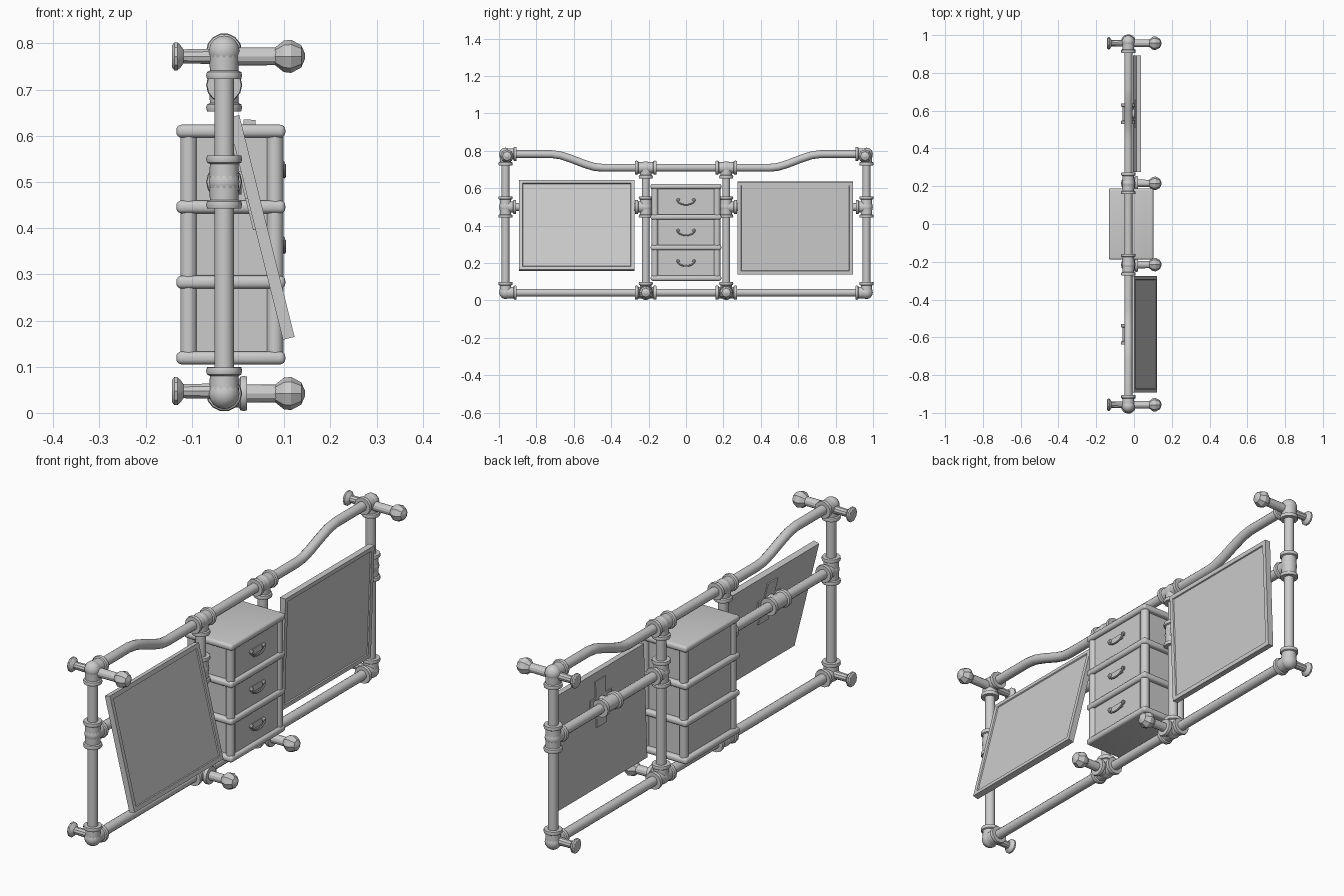
import bpy, bmesh
from math import sin, cos, pi, radians
from mathutils import Vector, Matrix

if "Cube" in bpy.data.objects:
    bpy.data.objects.remove(bpy.data.objects["Cube"])

FX = -0.03             # x of the pipe frame plane
TOP, MID, LOW = 0.783, 0.50, 0.042
RAIL = 0.71            # height of the lowered top rail
OUT, INN = 0.965, 0.215


def finish(name, bm, angle=35):
    bmesh.ops.recalc_face_normals(bm, faces=bm.faces)
    me = bpy.data.meshes.new(name)
    bm.to_mesh(me)
    bm.free()
    ob = bpy.data.objects.new(name, me)
    bpy.context.collection.objects.link(ob)
    bpy.ops.object.select_all(action='DESELECT')
    ob.select_set(True)
    bpy.context.view_layer.objects.active = ob
    if angle:
        bpy.ops.object.shade_smooth_by_angle(angle=radians(angle))
    return ob


def lathe(bm, prof, loc, axis, segs=14):
    """Spin (radius, distance) pairs round an axis starting at loc."""
    m = Matrix.Translation(loc) @ Vector(axis).to_track_quat('Z', 'Y').to_matrix().to_4x4()
    rings = [[bm.verts.new(m @ Vector((r * cos(2 * pi * i / segs), r * sin(2 * pi * i / segs), d)))
              for i in range(segs)] for r, d in prof]
    for a, b in zip(rings, rings[1:]):
        for i in range(segs):
            j = (i + 1) % segs
            bm.faces.new((a[i], a[j], b[j], b[i]))
    bm.faces.new(rings[0])
    bm.faces.new(rings[-1])


def sweep(name, pts, r, segs=12):
    """Round tube along a list of points lying in one y-z plane."""
    pts = [Vector(p) for p in pts]
    bm = bmesh.new()
    rings = []
    for k, p in enumerate(pts):
        t = (pts[min(k + 1, len(pts) - 1)] - pts[max(k - 1, 0)]).normalized()
        side = Vector((1, 0, 0))
        up = t.cross(side)
        rings.append([bm.verts.new(p + r * (side * cos(2 * pi * i / segs) + up * sin(2 * pi * i / segs)))
                      for i in range(segs)])
    for a, b in zip(rings, rings[1:]):
        for i in range(segs):
            j = (i + 1) % segs
            bm.faces.new((a[i], a[j], b[j], b[i]))
    bm.faces.new(rings[0])
    bm.faces.new(rings[-1])
    return finish(name, bm)


def add_box(bm, c, s, bevel=0, segs=3):
    tmp = bmesh.ops.create_cube(bm, size=1, matrix=Matrix.Translation(c) @ Matrix.Diagonal((*s, 1)))
    if bevel:
        edges = list({e for v in tmp['verts'] for e in v.link_edges})
        bmesh.ops.bevel(bm, geom=edges, offset=bevel, segments=segs, profile=0.5, affect='EDGES')


def pipe(name, a, b, r=0.021):
    bm = bmesh.new()
    d = Vector(b) - Vector(a)
    lathe(bm, [(r, 0), (r, d.length)], a, d)
    return finish(name, bm)


def fitting(name, c, arms):
    """Pipe fitting: round core plus collared sockets (direction, length)."""
    bm = bmesh.new()
    bmesh.ops.create_uvsphere(bm, u_segments=14, v_segments=8, radius=0.034, matrix=Matrix.Translation(c))
    for axis, n in arms:
        lathe(bm, [(0.032, 0), (0.031, n - 0.018), (0.037, n - 0.015), (0.039, n - 0.008),
                   (0.037, n), (0.02, n)], c, axis)
    return finish(name, bm)


def knob(name, y, z):
    # front spacer with a faceted ball end
    bm = bmesh.new()
    lathe(bm, [(0.02, 0), (0.019, 0.125)], (FX, y, z), (1, 0, 0), 12)
    lathe(bm, [(0.018, 0), (0.034, 0.02), (0.036, 0.036), (0.024, 0.058), (0.006, 0.066)],
          (0.079, y, z), (1, 0, 0), 8)
    finish(name, bm, 25)


def foot(name, y, z):
    # rear spacer with a flanged disc end
    bm = bmesh.new()
    lathe(bm, [(0.018, 0), (0.016, 0.088), (0.026, 0.095), (0.032, 0.101), (0.032, 0.108),
               (0.025, 0.113)], (FX, y, z), (-1, 0, 0), 10)
    finish(name, bm)


# Rails of the frame
half = [(0.95, TOP), (0.72, TOP), (0.67, 0.776), (0.61, 0.756), (0.54, 0.729), (0.49, 0.714), (0.45, RAIL)]
path = [(FX, -y, z) for y, z in half] + [(FX, y, z) for y, z in reversed(half)]
sweep("top_rail", path, 0.021)
pipe("bottom_rail", (FX, -OUT, LOW), (FX, OUT, LOW))

X, Z = Vector((1, 0, 0)), Vector((0, 0, 1))
for s, side in ((-1, "left"), (1, "right")):
    Y = Vector((0, s, 0))
    # Posts and panel bar
    pipe(f"{side}_outer_post", (FX, s * OUT, LOW), (FX, s * OUT, TOP))
    pipe(f"{side}_inner_post", (FX, s * INN, LOW), (FX, s * INN, RAIL))
    pipe(f"{side}_panel_bar", (FX, s * INN, MID), (FX, s * OUT, MID))
    # Elbows and tees
    fitting(f"{side}_top_elbow", (FX, s * OUT, TOP), [(-Y, 0.06), (-Z, 0.06)])
    fitting(f"{side}_bottom_elbow", (FX, s * OUT, LOW), [(-Y, 0.06), (Z, 0.056)])
    fitting(f"{side}_outer_tee", (FX, s * OUT, MID), [(Z, 0.057), (-Z, 0.057), (-Y, 0.057)])
    fitting(f"{side}_inner_tee", (FX, s * INN, MID), [(Z, 0.057), (-Z, 0.057), (Y, 0.057)])
    fitting(f"{side}_top_tee", (FX, s * INN, RAIL), [(Y, 0.057), (-Y, 0.057), (-Z, 0.057)])
    fitting(f"{side}_bottom_tee", (FX, s * INN, LOW), [(Y, 0.057), (-Y, 0.057), (Z, 0.057), (X, 0.05)])
    # Spacers with knobs and discs
    knob(f"{side}_top_knob", s * 0.957, 0.772)
    foot(f"{side}_top_foot", s * 0.957, 0.772)
    foot(f"{side}_bottom_foot", s * 0.957, 0.047)
    knob(f"{side}_bottom_knob", s * INN, LOW)


def tilting_panel(side, c, tilt):
    # framed panel with a shallow sunken face and a rear mounting plate
    rot = Matrix.Translation(c) @ Matrix.Rotation(radians(tilt), 4, 'Y')
    bm = bmesh.new()
    add_box(bm, (0, 0, 0), (0.026, 0.617, 0.495))
    front = max(bm.faces, key=lambda f: f.calc_center_median().x)
    bmesh.ops.inset_region(bm, faces=[front], thickness=0.026)
    bmesh.ops.inset_region(bm, faces=[front], thickness=0.003, depth=-0.005)
    bm.transform(rot)
    finish(f"{side}_panel", bm, 0)
    # cross shaped bracket on the back
    bm = bmesh.new()
    zz = MID - c[2]
    add_box(bm, (-0.015, 0, zz), (0.006, 0.07, 0.20))
    add_box(bm, (-0.015, 0, zz), (0.006, 0.15, 0.06))
    bm.transform(rot)
    finish(f"{side}_panel_bracket", bm, 0)
    # sleeve on the bar
    bm = bmesh.new()
    for d in (1, -1):
        lathe(bm, [(0.031, 0), (0.031, 0.035), (0.038, 0.039), (0.038, 0.055), (0.02, 0.055)],
              (FX, c[1], MID), (0, d, 0))
    lathe(bm, [(0.028, 0), (0.028, 0.038)], (FX, c[1], MID), (1, 0, 0))
    finish(f"{side}_panel_sleeve", bm)


tilting_panel("left", (0.05, -0.584, 0.4015), -14)
tilting_panel("right", (0.0165, 0.584, 0.3875), 2)

# Drawer unit: carcass, rails, corner posts
bm = bmesh.new()
add_box(bm, (-0.016, 0, 0.365), (0.196, 0.338, 0.49))
finish("drawer_carcass", bm, 0)
levels = [0.119, 0.283, 0.446, 0.61]
for k, z in enumerate(levels):
    bm = bmesh.new()
    add_box(bm, (-0.0155, 0, z), (0.236, 0.378, 0.028), 0.0115, 4)
    finish(f"drawer_shelf_{k + 1}", bm, 40)
for i, x in enumerate((-0.107, 0.080)):
    for j, y in enumerate((-0.166, 0.166)):
        bm = bmesh.new()
        lathe(bm, [(0.018, 0), (0.018, 0.49)], (x, y, 0.119), (0, 0, 1), 16)
        finish(f"drawer_corner_post_{2 * i + j + 1}", bm)

# Drawer fronts with bail handles
for k, (a, b) in enumerate(zip(levels, levels[1:])):
    z = (a + b) / 2
    bm = bmesh.new()
    add_box(bm, (0.08, 0, z), (0.02, 0.29, 0.132))
    finish(f"drawer_front_{k + 1}", bm, 0)
    bm = bmesh.new()
    add_box(bm, (0.0915, 0, z + 0.005), (0.004, 0.075, 0.026))
    for y in (-0.042, 0.042):
        lathe(bm, [(0.009, 0), (0.009, 0.008), (0.005, 0.013)], (0.089, y, z + 0.01), (1, 0, 0), 10)
    finish(f"handle_plate_{k + 1}", bm)
    sweep(f"handle_bail_{k + 1}",
          [(0.1, -0.046 * cos(pi * i / 10), z + 0.01 - 0.026 * sin(pi * i / 10)) for i in range(11)], 0.004, 8)
